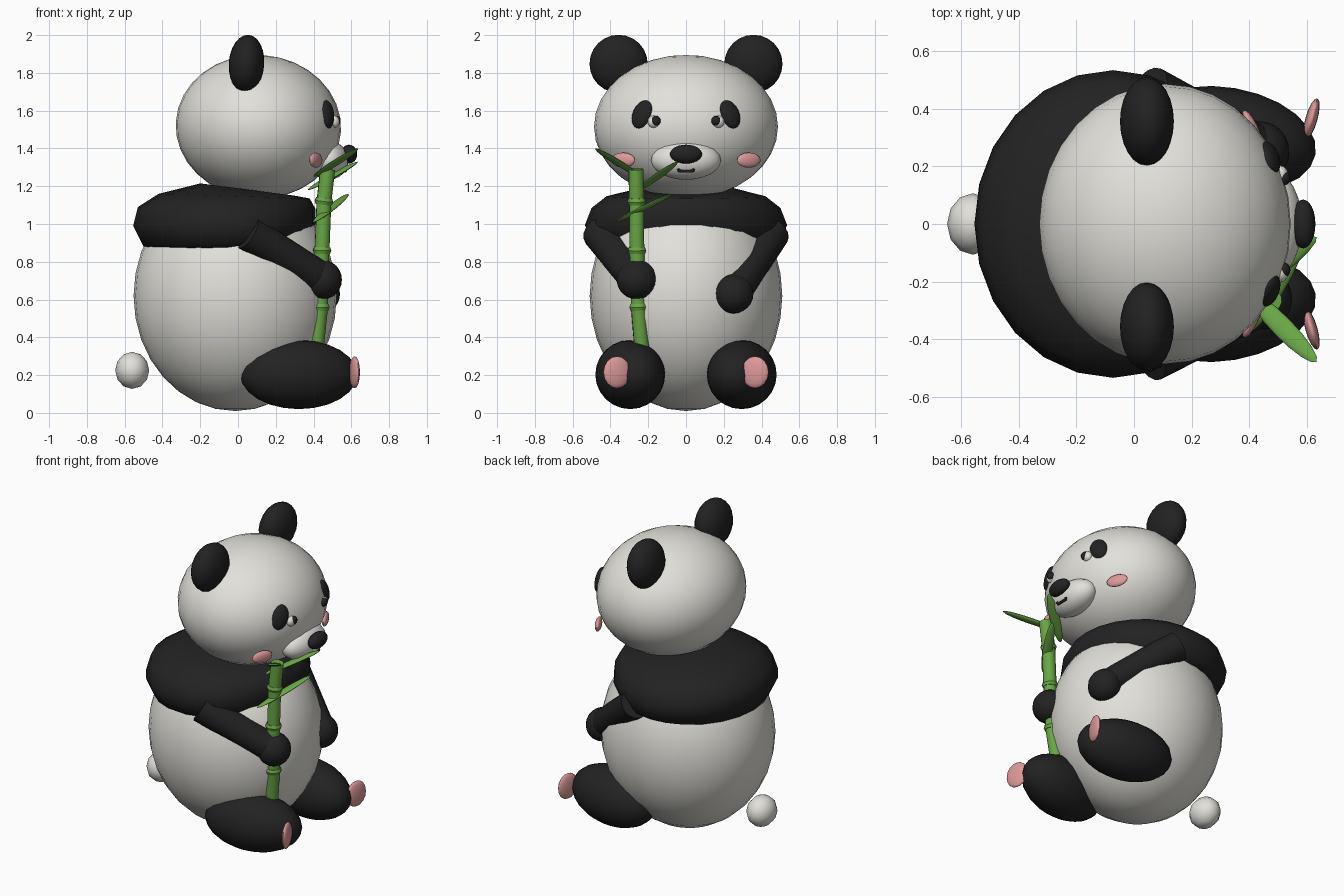
import bpy, bmesh, math
from mathutils import Vector, Matrix, Euler

cube = bpy.data.objects.get("Cube")
if cube:
    bpy.data.objects.remove(cube, do_unlink=True)


def material(name, rgb):
    m = bpy.data.materials.new(name)
    m.use_nodes = True
    col = (*rgb, 1)
    m.diffuse_color = col
    m.node_tree.nodes["Principled BSDF"].inputs["Base Color"].default_value = col
    return m


WHITE = material("warm white", (0.76, 0.75, 0.70))
BLACK = material("soft black", (0.016, 0.016, 0.016))
PINK = material("pink", (0.72, 0.32, 0.32))
GREEN = material("leaf green", (0.14, 0.38, 0.06))


def finish(name, bm, mat):
    bmesh.ops.recalc_face_normals(bm, faces=bm.faces)
    me = bpy.data.meshes.new(name)
    bm.to_mesh(me)
    bm.free()
    me.materials.append(mat)
    ob = bpy.data.objects.new(name, me)
    bpy.context.collection.objects.link(ob)
    bpy.ops.object.select_all(action='DESELECT')
    ob.select_set(True)
    bpy.context.view_layer.objects.active = ob
    bpy.ops.object.shade_smooth_by_angle(angle=math.radians(50))
    return ob


def ellipsoid(name, mat, loc, radii, rot=(0, 0, 0), segs=24):
    bm = bmesh.new()
    bmesh.ops.create_uvsphere(bm, u_segments=segs, v_segments=segs // 2, radius=1)
    mtx = Matrix.LocRotScale(Vector(loc), Euler(rot), Vector(radii))
    bmesh.ops.transform(bm, matrix=mtx, verts=bm.verts)
    return finish(name, bm, mat)


def limb(name, mat, a, b, r1, r2, segs=16):
    """Tapered cylinder between two points."""
    a, b = Vector(a), Vector(b)
    d = b - a
    bm = bmesh.new()
    bmesh.ops.create_cone(bm, cap_ends=True, segments=segs, radius1=r1, radius2=r2, depth=d.length)
    mtx = Matrix.Translation((a + b) / 2) @ d.to_track_quat('Z', 'Y').to_matrix().to_4x4()
    bmesh.ops.transform(bm, matrix=mtx, verts=bm.verts)
    return finish(name, bm, mat)


def leaf(name, a, b, width):
    """Thin pointed blade from a to b, its flat side facing up."""
    a, b = Vector(a), Vector(b)
    along = (b - a).normalized()
    side = along.cross(Vector((0, 0, 1))).normalized()
    rot = Matrix((along, side, along.cross(side))).transposed()
    ob = ellipsoid(name, GREEN, (a + b) / 2, ((b - a).length / 2, width, 0.012),
                   rot.to_euler(), 16)
    return ob


def shoulder_band(segs=24):
    # rings: back x, back z, front x, front z, half width
    rings = [(-0.42, 0.86, 0.30, 0.87, 0.44), (-0.50, 0.88, 0.37, 0.92, 0.50),
             (-0.555, 0.99, 0.41, 1.00, 0.535), (-0.53, 1.09, 0.41, 1.08, 0.50),
             (-0.42, 1.16, 0.38, 1.135, 0.42), (-0.20, 1.215, 0.30, 1.15, 0.25)]
    bm = bmesh.new()
    loops = []
    for bx, bz, fx, fz, w in rings:
        loop = []
        for i in range(segs):
            t = math.tau * i / segs
            k = (1 + math.cos(t)) / 2
            loop.append(bm.verts.new((bx + (fx - bx) * k, w * math.sin(t), bz + (fz - bz) * k)))
        loops.append(loop)
    for lo, hi in zip(loops, loops[1:]):
        for i in range(segs):
            j = (i + 1) % segs
            bm.faces.new((lo[i], lo[j], hi[j], hi[i]))
    bm.faces.new(loops[0])
    bm.faces.new(loops[-1])
    finish("shoulder_band", bm, BLACK)


# Torso, head and tail
ellipsoid("body", WHITE, (-0.015, 0, 0.62), (0.538, 0.51, 0.61), segs=32)
shoulder_band()
ellipsoid("head", WHITE, (0.108, 0, 1.515), (0.438, 0.487, 0.38), (0, 0.06, 0), 32)
ellipsoid("tail", WHITE, (-0.56, 0, 0.225), (0.09, 0.107, 0.098), segs=12)

# Muzzle, nose and mouth
ellipsoid("muzzle", WHITE, (0.48, 0, 1.337), (0.105, 0.185, 0.103))
ellipsoid("nose", BLACK, (0.588, 0, 1.37), (0.043, 0.085, 0.05))
limb("mouth", BLACK, (0.568, -0.04, 1.28), (0.568, 0.04, 1.28), 0.008, 0.008, 8)

# Paired parts
hand_at = {1: (0.44, 0.25, 0.63), -1: (0.45, -0.26, 0.705)}
for s, label in ((1, "left"), (-1, "right")):
    ellipsoid(label + "_ear", BLACK, (0.045, s * 0.357, 1.848), (0.094, 0.154, 0.154), (0, 0.07, 0))
    ellipsoid(label + "_eye_patch", BLACK, (0.472, s * 0.232, 1.58), (0.03, 0.055, 0.078),
              (s * 0.35, -0.2, s * 0.47))
    ellipsoid(label + "_eye", WHITE, (0.509, s * 0.170, 1.541), (0.028, 0.033, 0.033), segs=16)
    ellipsoid(label + "_pupil", BLACK, (0.522, s * 0.160, 1.546), (0.022, 0.026, 0.027), segs=16)
    ellipsoid(label + "_cheek", PINK, (0.412, s * 0.333, 1.338), (0.02, 0.07, 0.04),
              (0, 0, s * 0.45), 16)
    ellipsoid(label + "_leg", BLACK, (0.322, s * 0.295, 0.203), (0.314, 0.18, 0.183),
              (0, 0, -s * 0.17))
    ellipsoid(label + "_foot_pad", PINK, (0.617, s * 0.365, 0.215), (0.021, 0.075, 0.085),
              (0, 0, -s * 0.28), 16)
    hand = hand_at[s]
    limb(label + "_arm", BLACK, (0.05, s * 0.455, 0.955), hand, 0.096, 0.088)
    ellipsoid(label + "_hand", BLACK, hand, (0.1, 0.107, 0.104))
    limb(label + "_mouth_corner", BLACK, (0.568, s * 0.036, 1.28), (0.572, s * 0.042, 1.292),
         0.008, 0.007, 8)

# Bamboo stalk with a ring at every joint
path = [(0.415, -0.235, 0.35), (0.437, -0.252, 0.56), (0.445, -0.26, 0.86),
        (0.455, -0.262, 1.12), (0.475, -0.265, 1.29)]
for i, (a, b) in enumerate(zip(path, path[1:])):
    limb(f"bamboo_segment_{i + 1}", GREEN, a, b, 0.04, 0.04, 12)
    if i:
        axis = (Vector(b) - Vector(a)).normalized()
        for k, off in enumerate((-0.009, 0.009)):
            p = Vector(a) + axis * off
            q = axis * 0.009
            radii = (0.043, 0.05) if k == 0 else (0.05, 0.043)
            limb(f"bamboo_joint_{i}_{k + 1}", GREEN, p - q, p + q, *radii, 12)

# Leaves
leaf("upper_outer_leaf", (0.40, -0.24, 1.25), (0.635, -0.48, 1.40), 0.036)
leaf("upper_inner_leaf", (0.37, -0.25, 1.18), (0.635, -0.045, 1.33), 0.032)
leaf("lower_leaf", (0.40, -0.375, 1.01), (0.585, -0.07, 1.16), 0.03)
